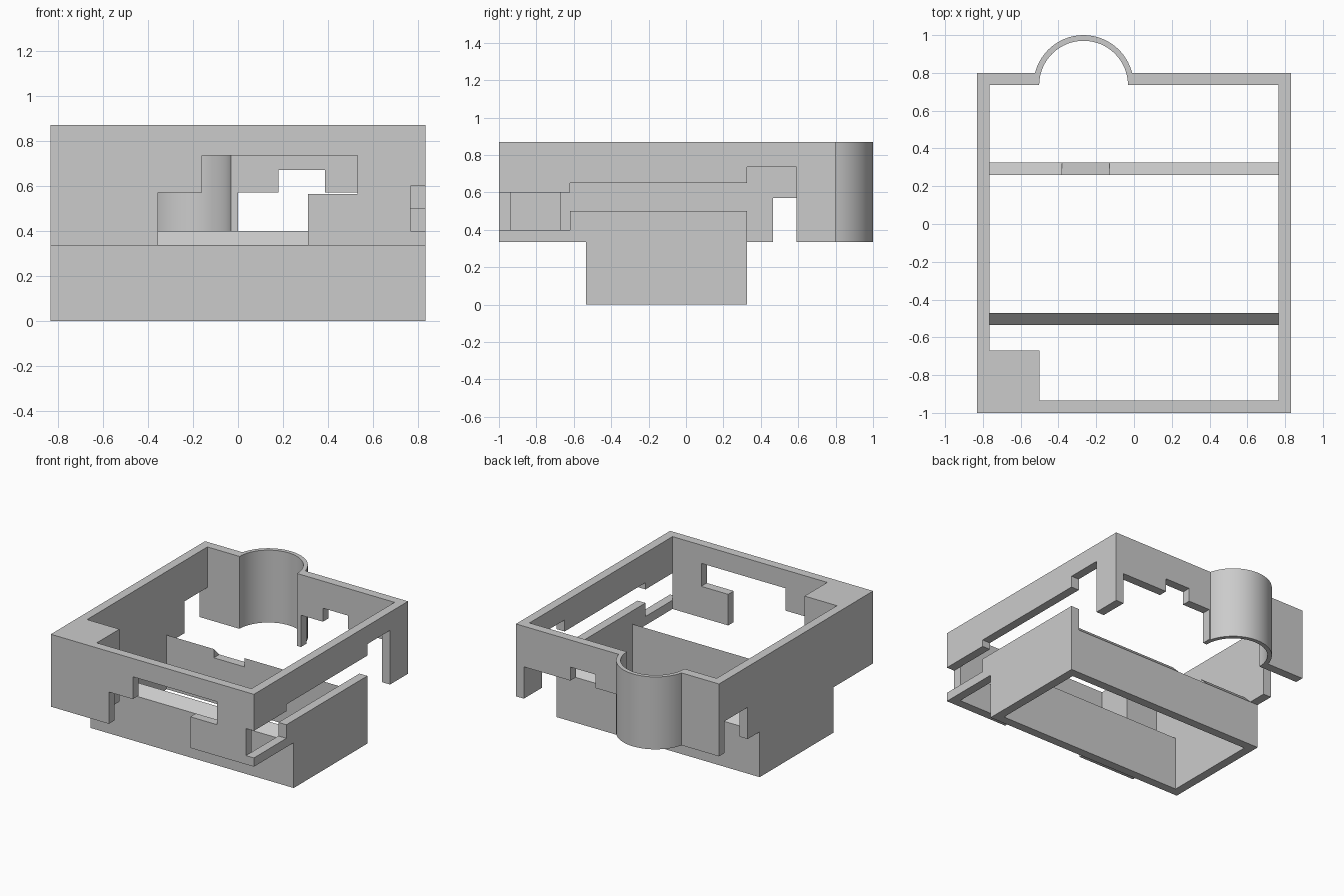
import bpy, bmesh
from math import cos, sin, pi, radians

default = bpy.data.objects.get("Cube")
if default:
    bpy.data.objects.remove(default)

grey = bpy.data.materials.new("wall_grey")
grey.use_nodes = True
grey.diffuse_color = (0.6, 0.6, 0.6, 1)
grey.node_tree.nodes["Principled BSDF"].inputs["Base Color"].default_value = (0.6, 0.6, 0.6, 1)

X, T = 0.83, 0.065            # half width, wall thickness
XI = X - T
FRONT, BACK = -1.0, 0.8
BASE, TOP = 0.335, 0.87       # upper storey heights
CX, CY = -0.267, BACK - T     # bay centre


def prism(name, outline, axis, lo, hi):
    """Extrude a closed 2D outline along an axis from lo to hi."""
    place = {"x": lambda a, b, t: (t, a, b),
             "y": lambda a, b, t: (a, t, b),
             "z": lambda a, b, t: (a, b, t)}[axis]
    bm = bmesh.new()
    face = bm.faces.new([bm.verts.new(place(a, b, lo)) for a, b in outline])
    ext = bmesh.ops.extrude_face_region(bm, geom=[face])
    shift = place(0, 0, hi - lo)
    bmesh.ops.translate(bm, vec=shift, verts=[v for v in ext["geom"] if isinstance(v, bmesh.types.BMVert)])
    bmesh.ops.recalc_face_normals(bm, faces=bm.faces)
    mesh = bpy.data.meshes.new(name)
    bm.to_mesh(mesh)
    bm.free()
    mesh.materials.append(grey)
    obj = bpy.data.objects.new(name, mesh)
    bpy.context.collection.objects.link(obj)
    return obj


def rect(a0, a1, b0, b1):
    return [(a0, b0), (a1, b0), (a1, b1), (a0, b1)]


def combine(target, other, operation="DIFFERENCE"):
    """Apply a boolean and discard the helper."""
    mod = target.modifiers.new("bool", "BOOLEAN")
    mod.operation, mod.solver, mod.object = operation, "EXACT", other
    bpy.context.view_layer.objects.active = target
    bpy.ops.object.modifier_apply(modifier=mod.name)
    bpy.data.objects.remove(other)


def arc(radius, y_start, steps=32):
    """Half-round bay outline, right to left, starting on the line y_start."""
    points = [(CX + radius * cos(pi * i / steps), CY + radius * sin(pi * i / steps)) for i in range(steps + 1)]
    inner = [p for p in points if p[1] > y_start + 0.002]
    half = max(radius ** 2 - (y_start - CY) ** 2, 0) ** 0.5
    return [(CX + half, y_start)] + inner + [(CX - half, y_start)]


# Upper storey: outer outline with the round bay, hollowed around a corner block
walls = prism("house_walls", [(-X, FRONT), (X, FRONT), (X, BACK)] + arc(0.265, BACK) + [(-X, BACK)], "z", BASE, TOP)
room = [(-0.5, FRONT + T), (XI, FRONT + T), (XI, CY)] + arc(0.235, CY)
room += [(-XI, CY), (-XI, -0.67), (-0.5, -0.67)]
combine(walls, prism("room_cutter", room, "z", 0, 1))

# Front stepped opening
front_gap = [(-0.355, 0.2), (0.31, 0.2), (0.31, 0.565), (0.53, 0.565),
             (0.53, 0.735), (-0.16, 0.735), (-0.16, 0.57), (-0.355, 0.57)]
combine(walls, prism("front_cutter", front_gap, "y", -1.1, -0.9))

# Side window that wraps the front corner and ends in a doorway
side_gap = [(-1.1, 0.4), (-0.62, 0.4), (-0.62, 0.5), (0.325, 0.5), (0.325, 0.2), (0.59, 0.2),
            (0.59, 0.735), (0.325, 0.735), (0.325, 0.65), (-0.62, 0.65), (-0.62, 0.6), (-1.1, 0.6)]
combine(walls, prism("side_cutter", side_gap, "x", XI, 1))

# Opposite doorway and back stepped opening
combine(walls, prism("door_cutter", rect(0.465, CY, 0.2, 0.57), "x", -1, -0.7))
back_gap = [(0, 0.2), (XI, 0.2), (XI, 0.57), (0.385, 0.57),
            (0.385, 0.67), (0.18, 0.67), (0.18, 0.57), (0, 0.57)]
combine(walls, prism("back_cutter", back_gap, "y", 0.7, 0.9))

# Basement: open ring whose front and back walls have outward sloping tops
section = [(-0.535, 0), (0.325, 0), (0.325, BASE), (0.26, 0.4), (-0.47, 0.4), (-0.535, BASE)]
basement = prism("basement", section, "x", -X, X)
combine(basement, prism("cellar_cutter", rect(-XI, XI, -0.47, 0.26), "z", -0.1, 1))
combine(basement, prism("notch_cutter", rect(-0.38, -0.13, BASE, 0.5), "y", 0.2, 0.4))
combine(walls, basement, "UNION")

# Smooth only the bay
bpy.ops.object.select_all(action="DESELECT")
walls.select_set(True)
bpy.context.view_layer.objects.active = walls
bpy.ops.object.shade_smooth_by_angle(angle=radians(30))
